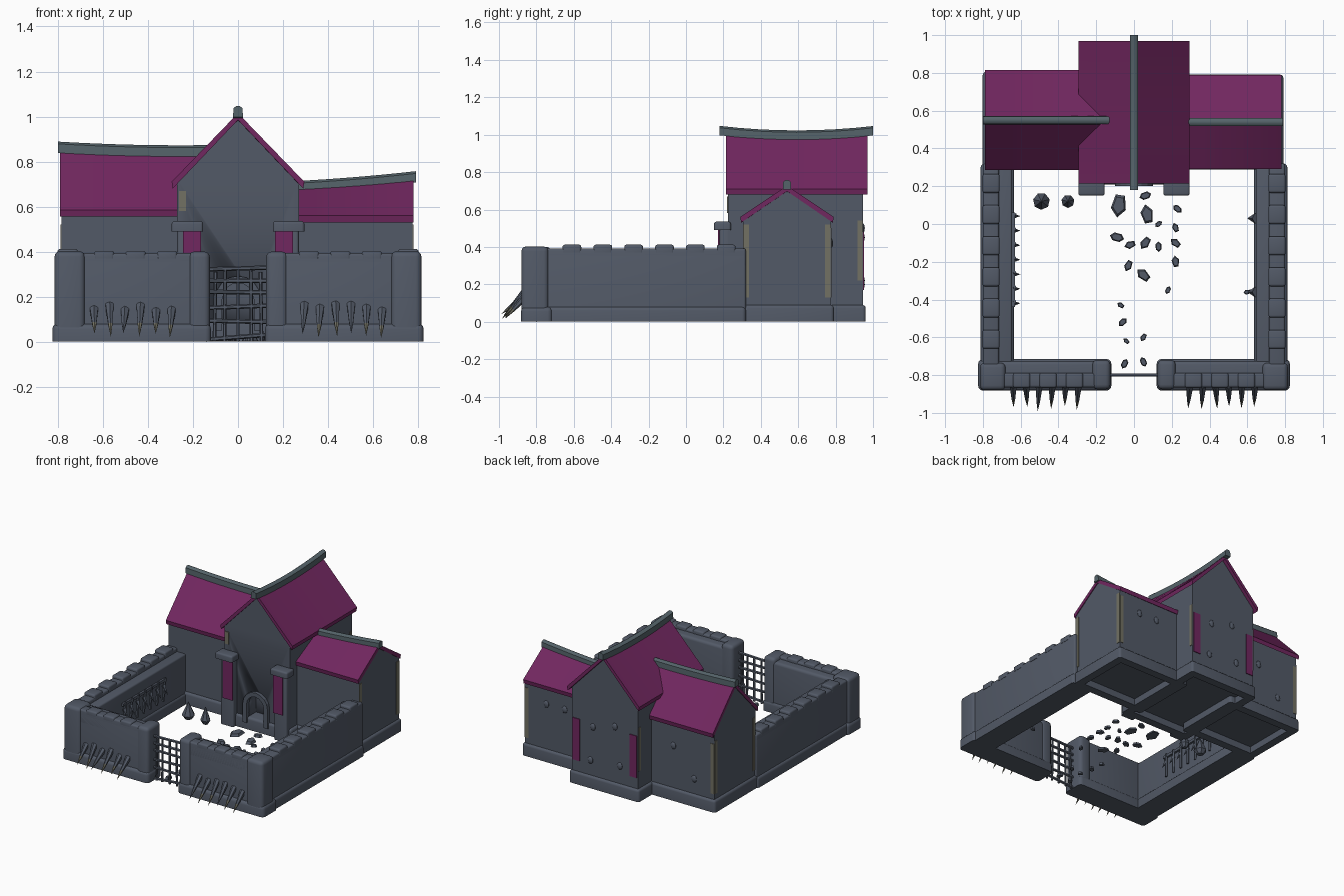
import bpy, bmesh, math, random
from mathutils import Vector, Matrix

if "Cube" in bpy.data.objects:
    bpy.data.objects.remove(bpy.data.objects["Cube"])
random.seed(4)


def material(name, rgb):
    m = bpy.data.materials.new(name)
    m.diffuse_color = (*rgb, 1)
    m.use_nodes = True
    m.node_tree.nodes["Principled BSDF"].inputs["Base Color"].default_value = m.diffuse_color
    return m


STONE = material("slate stone", (0.085, 0.101, 0.135))
ROOF = material("plum roof", (0.165, 0.02, 0.115))
RIDGE = material("ridge grey", (0.09, 0.125, 0.142))
BONE = material("weathered bone", (0.17, 0.165, 0.125))


def finish(name, bm, mats, angle=40):
    bmesh.ops.recalc_face_normals(bm, faces=bm.faces[:])
    me = bpy.data.meshes.new(name)
    bm.to_mesh(me)
    bm.free()
    for m in (mats if isinstance(mats, list) else [mats]):
        me.materials.append(m)
    ob = bpy.data.objects.new(name, me)
    bpy.context.collection.objects.link(ob)
    bpy.ops.object.select_all(action='DESELECT')
    ob.select_set(True)
    bpy.context.view_layer.objects.active = ob
    bpy.ops.object.shade_smooth_by_angle(angle=math.radians(angle))
    return ob


def add_box(bm, lo, hi):
    c = [(a + b) / 2 for a, b in zip(lo, hi)]
    s = [abs(b - a) for a, b in zip(lo, hi)]
    bmesh.ops.create_cube(bm, size=1, matrix=Matrix.Translation(c) @ Matrix.Diagonal((*s, 1)))


def box(name, lo, hi, mat, bevel=0.0, hollow=False):
    bm = bmesh.new()
    add_box(bm, lo, hi)
    if bevel:
        edges = [e for e in bm.edges if any(v.co.z > lo[2] + 1e-4 for v in e.verts)]
        bmesh.ops.bevel(bm, geom=edges, offset=bevel, segments=3, profile=0.5, affect='EDGES')
    if hollow:  # recessed underside
        bm.faces.ensure_lookup_table()
        bottom = min(bm.faces, key=lambda f: f.calc_center_median().z)
        bmesh.ops.inset_region(bm, faces=[bottom], thickness=0.06)
        ret = bmesh.ops.extrude_discrete_faces(bm, faces=[bottom])
        bmesh.ops.translate(bm, verts=ret['faces'][0].verts[:], vec=(0, 0, 0.05))
    return finish(name, bm, mat)


def loft(name, axis, c, rings, mat):
    """rings: list of (position along axis, [(offset, z), ...])"""
    bm = bmesh.new()
    rows = []
    for s, prof in rings:
        rows.append([bm.verts.new((c + u, s, z) if axis == 'y' else (s, c + u, z)) for u, z in prof])
    n = len(rows[0])
    for a, b in zip(rows, rows[1:]):
        for i in range(n):
            bm.faces.new((a[i], a[(i + 1) % n], b[(i + 1) % n], b[i]))
    bm.faces.new(rows[0])
    bm.faces.new(rows[-1])
    return finish(name, bm, mat)


def cone(bm, base, tip, r, sides=6, r2=0.0):
    base, tip = Vector(base), Vector(tip)
    d = tip - base
    mat = Matrix.Translation((base + tip) / 2) @ d.to_track_quat('Z', 'Y').to_matrix().to_4x4()
    bmesh.ops.create_cone(bm, cap_ends=True, segments=sides, radius1=r, radius2=r2, depth=d.length, matrix=mat)


# --- buildings: walls, plinth, sagging roof and ridge beam ---
def building(name, axis, c, w, rw, eave, ridge, wall, roof, beam):
    t, steps = 0.03, 8
    r0, r1, sag = ridge

    def top(s, span):
        k = (s - span[0]) / (span[1] - span[0])
        return r0 + (r1 - r0) * k - sag * 4 * k * (1 - k)

    def along(span):
        return [span[0] + (span[1] - span[0]) * i / steps for i in range(steps + 1)]

    walls, slabs, beams = [], [], []
    for s in along(wall):
        r = top(s, roof)
        side = r - (r - eave) * w / rw - t / 2
        walls.append((s, [(-w, 0.06), (-w, side), (0, r - t / 2), (w, side), (w, 0.06)]))
    for s in along(roof):
        r = top(s, roof)
        slabs.append((s, [(-rw, eave), (0, r), (rw, eave), (rw - .005, eave - t), (0, r - t), (.005 - rw, eave - t)]))
    for s in along(beam):
        r = top(s, roof)
        beams.append((s, [(-.022, r - .022), (-.02, r + .018), (-.008, r + .028),
                          (.008, r + .028), (.02, r + .018), (.022, r - .022)]))
    body = loft(name + "_walls", axis, c, walls, STONE)
    loft(name + "_roof", axis, c, slabs, ROOF)
    loft(name + "_ridge_beam", axis, c, beams, RIDGE)
    f = 0.016
    x, y = ((c - w - f, c + w + f), (wall[0] - f, wall[1] + f))
    if axis == 'x':
        x, y = y, x
    box(name + "_plinth", (x[0], y[0], 0), (x[1], y[1], 0.09), STONE, 0.018, True)
    return body


hall = building("hall", 'y', 0, .27, .295, .71, (1.015, 1.015, .02), (.225, .945), (.215, .97), (.18, 1.0))
building("left_wing", 'x', .55, .24, .265, .585, (.86, .845, .006), (-.785, -.2), (-.79, -.13), (-.8, -.13))
building("right_wing", 'x', .54, .235, .25, .56, (.685, .728, .004), (.2, .775), (.25, .78), (.27, .79))

# --- arched doorway ---
arch = [(-.07, .05), (-.07, .19)] + [(-.07 * math.cos(a * math.pi / 8), .19 + .07 * math.sin(a * math.pi / 8))
                                     for a in range(1, 8)] + [(.07, .19), (.07, .05)]
cutter = loft("door_cutter", 'y', 0, [(.1, arch), (.31, arch)], STONE)
cutter.hide_render = True
cutter.hide_viewport = True
cut = hall.modifiers.new("doorway", 'BOOLEAN')
cut.object = cutter
cut.operation = 'DIFFERENCE'
cut.solver = 'EXACT'
bm = bmesh.new()
outer = [(u * 1.45, .19 + (z - .19) * (1.45 if z > .19 else 1)) for u, z in arch]
for i in range(len(arch) - 1):
    quad = [arch[i], arch[i + 1], outer[i + 1], outer[i]]
    fr = [bm.verts.new((u, .2, z)) for u, z in quad]
    bk = [bm.verts.new((u, .23, z)) for u, z in quad]
    bm.faces.new(fr)
    bm.faces.new(bk)
    for k in range(4):
        bm.faces.new((fr[k], fr[(k + 1) % 4], bk[(k + 1) % 4], bk[k]))
finish("door_arch", bm, STONE)

# --- courtyard walls, gate sides mirrored ---
for s, side in ((-1, "left"), (1, "right")):
    def m(name, x0, x1, y0, y1, z0, z1, mat=STONE, bevel=0.012):
        a, b = sorted((s * x0, s * x1))
        return box(side + "_" + name, (a, y0, z0), (b, y1, z1), mat, bevel)

    m("side_wall", .645, .8, -.85, .32, 0, .365)
    m("side_parapet", .715, .8, -.85, .32, .3, .392)
    m("side_wall_base", .635, .812, -.85, .32, 0, .08, bevel=.02)
    m("front_wall", .125, .8, -.865, -.725, 0, .375, bevel=.02)
    m("front_parapet", .13, .8, -.865, -.79, .3, .393)
    m("front_wall_base", .12, .825, -.882, -.715, 0, .08, bevel=.025)
    m("corner_pillar", .68, .815, -.88, -.735, 0, .402, bevel=.025)
    m("gate_pillar", .125, .22, -.875, -.72, 0, .4, bevel=.025)
    for i in range(6):
        y = -.66 + i * .165
        m("side_merlon", .712, .802, y, y + .1, .37, .412)
    for i in range(3):
        x = .27 + i * .14
        m("front_merlon", x, x + .09, -.867, -.788, .37, .403)
    # wall spikes with pale tips
    bm = bmesh.new()
    for i in range(6):
        x = s * (.295 + i * .069)
        b = Vector((x, -.855, .155 + random.uniform(-.02, .015)))
        t = Vector((x + random.uniform(-.01, .01), -1.0 + random.uniform(0, .04), random.uniform(.015, .04)))
        mid = b.lerp(t, .6)
        cone(bm, b, mid, .021, 6, .011)
        cone(bm, mid, t, .011)
    for f in bm.faces:
        f.material_index = int(f.calc_center_median().z < .07)
    finish(side + "_wall_spikes", bm, [STONE, BONE])
    # hall buttress with banner, rear banner
    m("buttress", .165, .27, .18, .24, 0, .5)
    m("buttress_cap", .155, .295, .15, .24, .49, .535)
    m("front_banner", .165, .245, .171, .179, .2, .51, ROOF, 0)
    m("rear_banner", .205, .262, .943, .951, .17, .48, ROOF, 0)
    # pale corner strips
    ys = (.312, .758) if s < 0 else (.307, .743)
    xo = .785 if s < 0 else .775
    for y in ys:
        m("wing_corner_strip", xo - .004, xo + .004, y, y + .03, .13, .52, BONE, 0)
    m("wing_rear_strip", xo - .03, xo, ys[1] + .027, ys[1] + .035, .13, .5, BONE, 0)
    m("hall_corner_strip", .267, .274, .918, .943, .22, .54, BONE, 0)
box("gable_strip", (-.262, .219, .58), (-.23, .226, .67), BONE)

# --- gate lattice ---
bm = bmesh.new()
for x in (-.105, -.06, 0, .06, .105):
    cone(bm, (x, -.8, 0), (x * .95, -.8, .33 - abs(x) * .2), .008, 6, .008)
for z in (.02, .09, .155, .22, .27, .325):
    j = random.uniform(-.012, .012)
    cone(bm, (-.14, -.8, z + j), (.14, -.8, z - j), .01, 6, .01)
finish("gate_lattice", bm, STONE)

# --- bars and spikes on the inner left wall ---
bm = bmesh.new()
for i in range(7):
    y = -.42 + i * .077
    cone(bm, (-.64, y, .12), (-.632, y + .01, .29), .009, 5, .009)
    cone(bm, (-.64, y, .24), (-.602, y, .17), .014, 5)
add_box(bm, (-.65, -.44, .265), (-.63, .06, .285))
for y in (-.36, .03):
    cone(bm, (.65, y, .2), (.6, y, .13), .03, 5)
finish("inner_wall_spikes", bm, STONE)

# --- loose paving stones and upright stones ---
spots = [(-.08, .1, .06), (.07, .05, .05), (.06, .15, .03), (.23, .08, .025), (-.09, -.07, .035), (-.02, -.11, .03),
         (-.03, -.22, .03), (.06, -.1, .035), (.05, -.27, .04), (.22, -.02, .025), (.22, -.1, .03), (.22, -.2, .03),
         (.18, -.35, .02), (.13, 0, .02), (.13, -.12, .025), (-.07, -.43, .02), (-.06, -.52, .025), (.05, -.6, .022),
         (-.04, -.62, .018), (-.05, -.74, .025), (.05, -.73, .025), (.6, -.36, .02)]
bm = bmesh.new()
for x, y, r in spots:
    rot = Matrix.Rotation(random.uniform(0, 3), 4, 'Z')
    bmesh.ops.create_cone(bm, cap_ends=True, segments=random.choice((5, 6)), radius1=r, radius2=r * .75, depth=.018,
                          matrix=Matrix.Translation((x, y, .012)) @ rot @ Matrix.Diagonal((.7, 1.1, 1, 1)))
finish("paving_stones", bm, STONE, 20)
bm = bmesh.new()
for x, y, r in ((-.49, .12, .045), (-.35, .12, .035)):
    cone(bm, (x, y, 0), (x, y, .03), r * .5, 7, r)
    cone(bm, (x, y, .03), (x, y, .13), r, 7)
finish("upright_stones", bm, STONE, 30)

# --- rounded studs on the rear walls ---
bm = bmesh.new()
for x, y, z in ((.1, .945, .45), (.12, .945, .2), (-.12, .945, .22), (-.08, .945, .5),
                (.45, .775, .42), (.6, .775, .42), (-.45, .79, .4), (-.62, .79, .2)):
    bmesh.ops.create_uvsphere(bm, u_segments=10, v_segments=6, radius=.022,
                              matrix=Matrix.Translation((x, y, z)) @ Matrix.Diagonal((1, .5, 1.2, 1)))
finish("rear_studs", bm, STONE)
